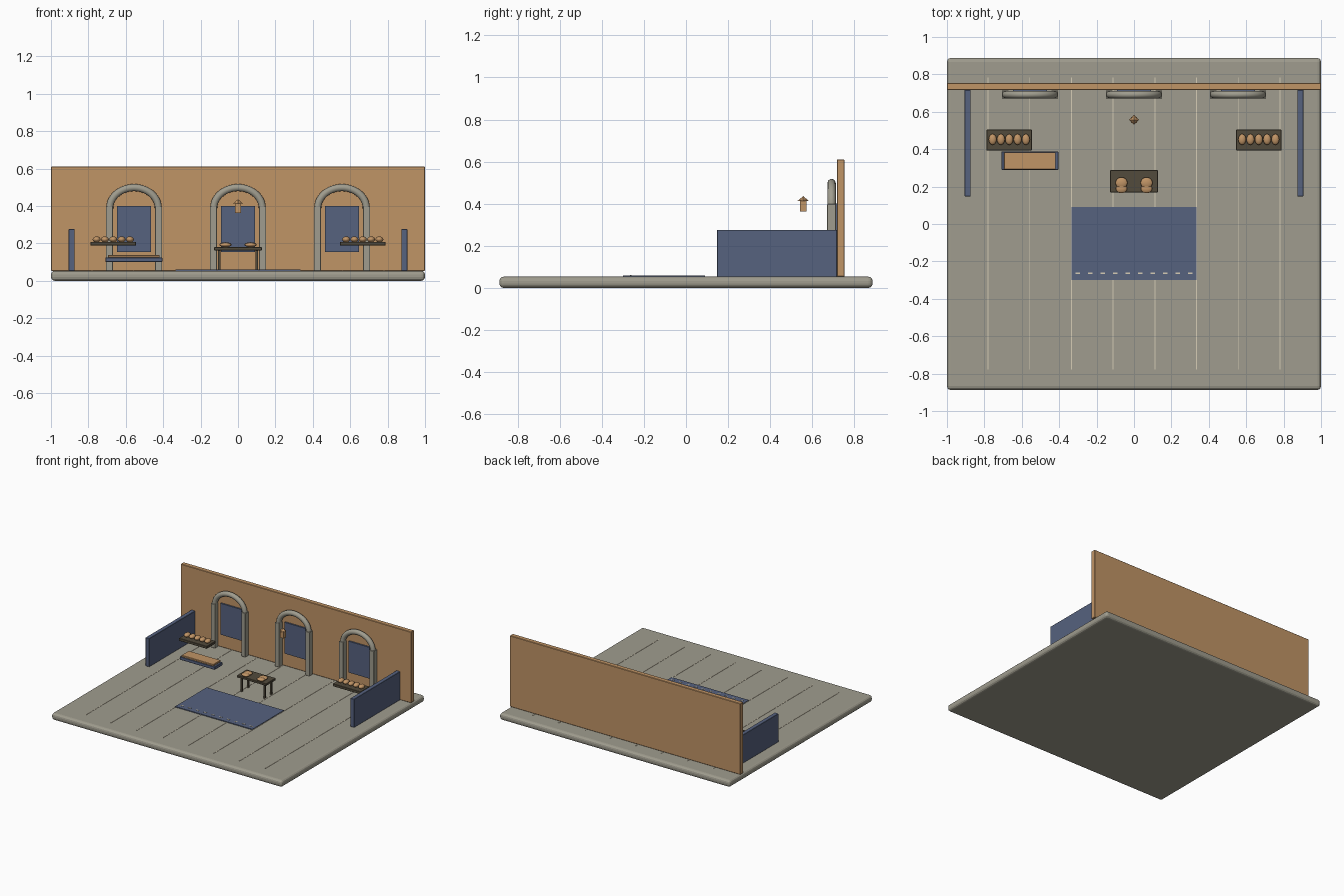
import bpy
import math

if "Cube" in bpy.data.objects:
    bpy.data.objects.remove(bpy.data.objects["Cube"], do_unlink=True)


def material(name, rgb):
    m = bpy.data.materials.new(name)
    m.use_nodes = True
    m.diffuse_color = (*rgb, 1)
    m.node_tree.nodes["Principled BSDF"].inputs["Base Color"].default_value = (*rgb, 1)
    return m


stone = material("warm grey stone", (0.35, 0.335, 0.272))
clay = material("tan clay", (0.53, 0.297, 0.132))
blue = material("slate blue", (0.093, 0.122, 0.212))
dark = material("dark wood", (0.085, 0.07, 0.045))
cream = material("pale cream", (0.68, 0.61, 0.47))


def finish(name, mat, smooth=False):
    o = bpy.context.object
    o.name = name
    o.data.materials.append(mat)
    if smooth:
        bpy.ops.object.shade_smooth_by_angle()
    return o


def box(name, mat, x, y, z, bevel=0, segments=2):
    """Box from (low, high) ranges on each axis."""
    ranges = (x, y, z)
    bpy.ops.mesh.primitive_cube_add(size=1, location=[(a + b) / 2 for a, b in ranges])
    o = finish(name, mat)
    o.scale = [b - a for a, b in ranges]
    bpy.ops.object.transform_apply(location=False, rotation=False, scale=True)
    if bevel:
        mod = o.modifiers.new("soft edges", "BEVEL")
        mod.width = bevel
        mod.segments = segments
    return o


def blob(name, mat, centre, radii):
    bpy.ops.mesh.primitive_uv_sphere_add(segments=20, ring_count=12, radius=1, location=centre)
    o = finish(name, mat, True)
    o.scale = radii
    return o


def around(c, half):
    return (c - half, c + half)


FLOOR = 0.053

# Floor slab with seams
box("floor_slab", stone, (-1, 1), (-0.887, 0.887), (0, FLOOR), 0.02, 3)
for i in range(8):
    box("floor_seam", cream, around((i - 3.5) * 0.223, 0.0025), (-0.778, 0.783),
        (FLOOR - 0.003, FLOOR + 0.002))

# Back wall and low side walls
box("back_wall", clay, (-1, 1), (0.717, 0.754), (FLOOR, 0.61), 0.003, 1)
for side in (-1, 1):
    box("side_wall", blue, around(side * 0.889, 0.016), (0.147, 0.717), (FLOOR, 0.276), 0.002, 1)


# Arches: two square posts, a round hoop and a hanging panel
def arch(cx):
    y = 0.692
    for side in (-1, 1):
        box("arch_post", stone, around(cx + side * 0.132, 0.0185), around(y, 0.021),
            (FLOOR, 0.398), 0.002, 1)
    curve = bpy.data.curves.new("arch_hoop", "CURVE")
    curve.dimensions = "3D"
    curve.bevel_depth = 0.02
    curve.bevel_resolution = 3
    steps = 24
    spline = curve.splines.new("POLY")
    spline.points.add(steps)
    for i, p in enumerate(spline.points):
        a = math.pi * i / steps
        p.co = (cx + 0.13 * math.cos(a), y, 0.388 + 0.11 * math.sin(a), 1)
    spline.use_smooth = True
    curve.materials.append(stone)
    hoop = bpy.data.objects.new("arch_hoop", curve)
    bpy.context.collection.objects.link(hoop)
    box("arch_panel", blue, around(cx, 0.091), (0.705, 0.718), (0.155, 0.4))


for cx in (-0.556, 0, 0.556):
    arch(cx)

# Display shelves with loaves
for side in (-1, 1):
    cx = side * 0.667
    box("shelf_board", dark, around(cx, 0.121), (0.393, 0.505), (0.188, 0.208), 0.002, 1)
    for i in range(5):
        blob("loaf", clay, (cx + (i - 2) * 0.0445, 0.452, 0.221), (0.021, 0.029, 0.016))

# Bench with cushion
box("bench_base", blue, (-0.709, -0.405), (0.29, 0.387), (0.1, 0.124), 0.002, 1)
box("bench_cushion", clay, (-0.695, -0.419), (0.292, 0.383), (0.124, 0.138), 0.002, 1)

# Table with legs and rounded bread
box("table_top", dark, (-0.127, 0.127), (0.168, 0.288), (0.163, 0.18), 0.002, 1)
for sx in (-1, 1):
    for y in (0.188, 0.268):
        box("table_leg", dark, around(sx * 0.1, 0.006), around(y, 0.006), (FLOOR, 0.165))
    blob("bread_back", clay, (sx * 0.067, 0.22, 0.193), (0.032, 0.03, 0.013))
    blob("bread_front", clay, (sx * 0.067, 0.189, 0.192), (0.031, 0.024, 0.012))

# Rug with a stitched border
box("rug", blue, (-0.335, 0.335), (-0.3, 0.09), (FLOOR, FLOOR + 0.006))
for i in range(10):
    box("rug_stitch", cream, around((i - 4.5) * 0.0667, 0.012), around(-0.263, 0.004),
        (FLOOR + 0.004, FLOOR + 0.008))

# Hanging lantern
box("lantern_body", clay, around(0, 0.016), around(0.557, 0.016), (0.363, 0.417))
bpy.ops.mesh.primitive_cone_add(vertices=4, radius1=0.026, radius2=0, depth=0.022,
                                location=(0, 0.557, 0.425))
finish("lantern_cap", clay)
